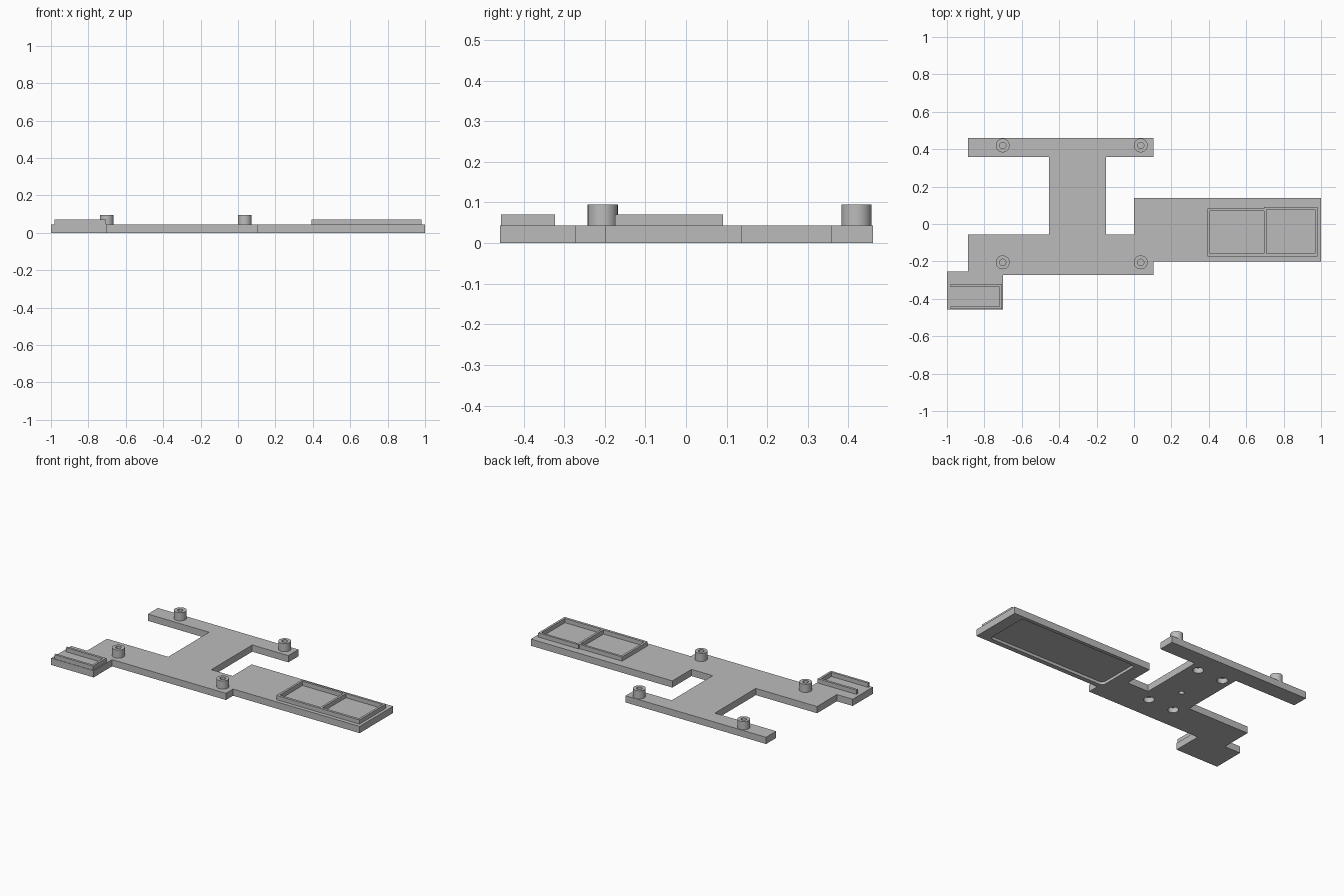
import bpy
import bmesh
from math import pi, sin, cos
from mathutils import Matrix

PLATE_TOP = 0.043
RAIL_TOP = 0.07
BOSS_TOP = 0.095

default = bpy.data.objects.get("Cube")
if default:
    bpy.data.objects.remove(default, do_unlink=True)

grey = bpy.data.materials.new("plain grey")
grey.use_nodes = True
grey.diffuse_color = (0.5, 0.5, 0.5, 1)
grey.node_tree.nodes["Principled BSDF"].inputs["Base Color"].default_value = grey.diffuse_color


def finish(name, bm):
    """Turn a bmesh into a named grey object."""
    bmesh.ops.recalc_face_normals(bm, faces=bm.faces[:])
    mesh = bpy.data.meshes.new(name)
    bm.to_mesh(mesh)
    bm.free()
    mesh.materials.append(grey)
    obj = bpy.data.objects.new(name, mesh)
    bpy.context.collection.objects.link(obj)
    return obj


def add_prism(bm, outline, z0, z1):
    face = bm.faces.new([bm.verts.new((x, y, z0)) for x, y in outline])
    top = bmesh.ops.extrude_face_region(bm, geom=[face])["geom"]
    verts = [v for v in top if isinstance(v, bmesh.types.BMVert)]
    bmesh.ops.translate(bm, verts=verts, vec=(0, 0, z1 - z0))


def rectangle(x0, x1, y0, y1):
    return [(x0, y0), (x1, y0), (x1, y1), (x0, y1)]


def circle(x, y, r, n=32):
    return [(x + r * cos(2 * pi * i / n), y + r * sin(2 * pi * i / n)) for i in range(n)]


def rounded_rectangle(x0, x1, y0, y1, r, n=6):
    corners = [(x1 - r, y1 - r), (x0 + r, y1 - r), (x0 + r, y0 + r), (x1 - r, y0 + r)]
    return [(cx + r * cos(pi / 2 * (q + i / n)), cy + r * sin(pi / 2 * (q + i / n)))
            for q, (cx, cy) in enumerate(corners) for i in range(n + 1)]


def smooth(obj):
    bpy.ops.object.select_all(action='DESELECT')
    obj.select_set(True)
    bpy.context.view_layer.objects.active = obj
    bpy.ops.object.shade_smooth_by_angle(angle=pi / 6)


# Flat bracket plate, outline counter-clockwise from the foot
outline = [
    (-1, -0.458), (-0.70, -0.458), (-0.70, -0.272), (0.105, -0.272), (0.105, -0.2),
    (1, -0.2), (1, 0.138), (0, 0.138), (0, -0.055), (-0.15, -0.055),
    (-0.15, 0.358), (0.105, 0.358), (0.105, 0.46), (-0.888, 0.46), (-0.888, 0.358),
    (-0.455, 0.358), (-0.455, -0.055), (-0.888, -0.055), (-0.888, -0.255), (-1, -0.255),
]
bm = bmesh.new()
add_prism(bm, outline, 0, PLATE_TOP)
plate = finish("bracket_plate", bm)

# Underside pocket and blind holes
bm = bmesh.new()
add_prism(bm, rounded_rectangle(0.09, 0.925, -0.17, 0.115, 0.025), -0.05, 0.018)
for x in (-0.395, -0.215):
    for y in (-0.125, 0.31):
        add_prism(bm, circle(x, y, 0.031), -0.05, 0.032)
add_prism(bm, circle(-0.305, 0.055, 0.016), -0.05, 0.032)
cutter = finish("underside_cutter", bm)
cutter.hide_render = True

cut = plate.modifiers.new("underside", 'BOOLEAN')
cut.operation = 'DIFFERENCE'
cut.solver = 'EXACT'
cut.object = cutter
bpy.context.view_layer.objects.active = plate
bpy.ops.object.modifier_apply(modifier=cut.name)
bpy.data.objects.remove(cutter, do_unlink=True)
smooth(plate)

# Hollow screw bosses
for row, y in (("front", -0.205), ("back", 0.42)):
    for side, x in (("right", -0.702), ("left", 0.036)):
        bm = bmesh.new()
        profile = [(0.017, PLATE_TOP), (0.037, PLATE_TOP), (0.037, BOSS_TOP), (0.017, BOSS_TOP)]
        verts = [bm.verts.new((r, 0, z)) for r, z in profile]
        edges = [bm.edges.new((verts[i - 1], verts[i])) for i in range(4)]
        bmesh.ops.spin(bm, geom=verts + edges, cent=(0, 0, 0), axis=(0, 0, 1),
                       angle=2 * pi, steps=32, use_duplicate=False)
        bmesh.ops.remove_doubles(bm, verts=bm.verts[:], dist=0.0005)
        bmesh.ops.transform(bm, matrix=Matrix.Translation((x, y, 0)), verts=bm.verts[:])
        smooth(finish(f"{row}_{side}_boss", bm))

# Twin-window raised frame on the long arm
bm = bmesh.new()
for bar in [
    (0.393, 0.407, -0.175, 0.084),
    (0.407, 0.695, -0.175, -0.159), (0.407, 0.695, 0.070, 0.084),
    (0.695, 0.709, -0.175, 0.091),
    (0.709, 0.967, -0.175, -0.159), (0.709, 0.967, 0.077, 0.091),
    (0.967, 0.981, -0.175, 0.091),
]:
    add_prism(bm, rectangle(*bar), PLATE_TOP, RAIL_TOP)
finish("twin_window_frame", bm)

# Three-sided rail on the foot, open towards the outer end
bm = bmesh.new()
add_prism(bm, [(-0.98, -0.455), (-0.706, -0.455), (-0.706, -0.322), (-0.98, -0.322),
               (-0.98, -0.337), (-0.72, -0.337), (-0.72, -0.440), (-0.98, -0.440)],
          PLATE_TOP, RAIL_TOP)
finish("foot_rail", bm)
